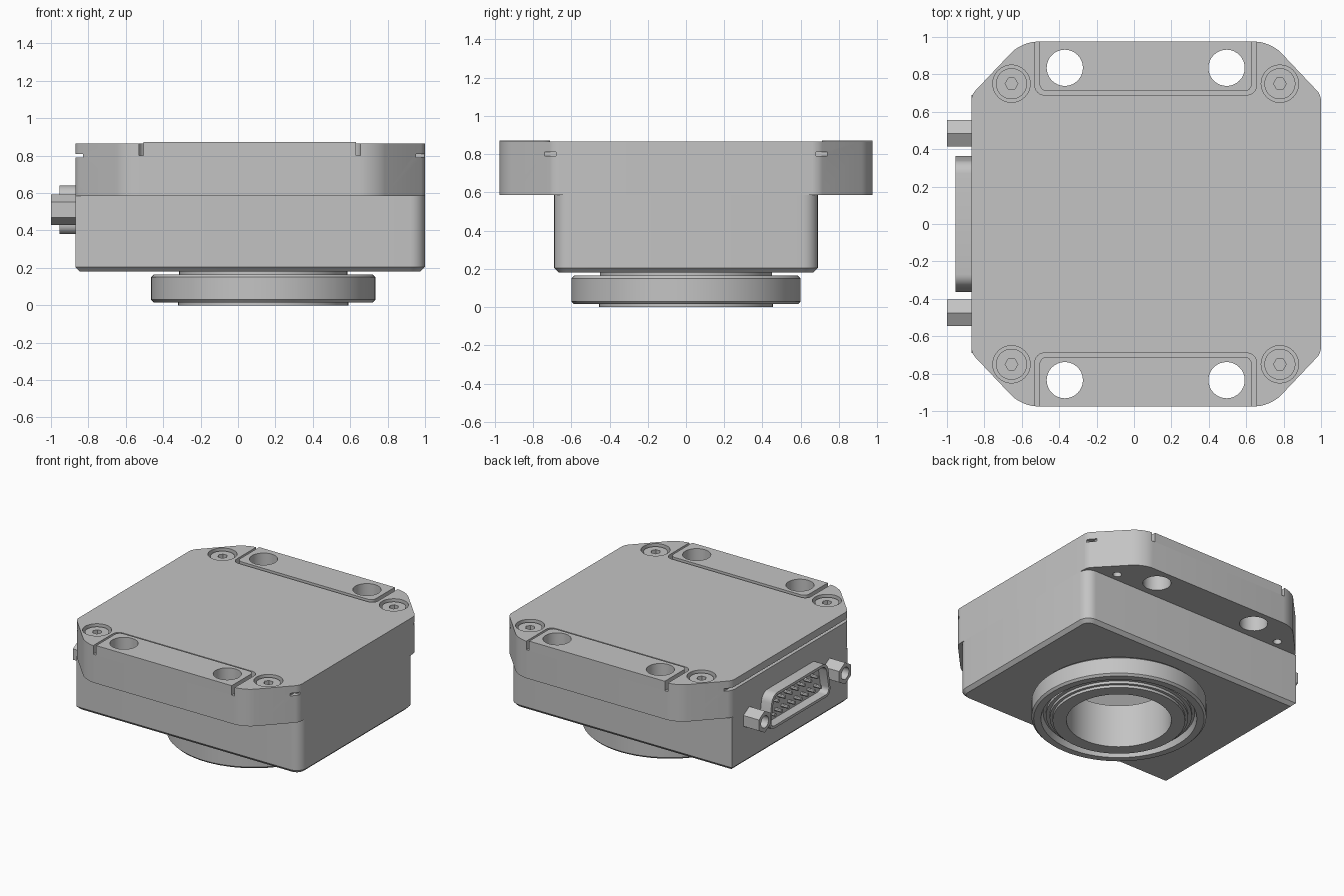
import bpy, bmesh, math
from mathutils import Vector, Matrix

if "Cube" in bpy.data.objects:
    bpy.data.objects.remove(bpy.data.objects["Cube"], do_unlink=True)

grey = bpy.data.materials.new("plain_grey")
grey.use_nodes = True
grey.diffuse_color = (0.55, 0.55, 0.55, 1)
grey.node_tree.nodes["Principled BSDF"].inputs["Base Color"].default_value = (0.55, 0.55, 0.55, 1)


def finish(bm, name):
    bmesh.ops.recalc_face_normals(bm, faces=bm.faces)
    mesh = bpy.data.meshes.new(name)
    bm.to_mesh(mesh)
    bm.free()
    mesh.materials.append(grey)
    ob = bpy.data.objects.new(name, mesh)
    bpy.context.collection.objects.link(ob)
    return ob


def prism(name, points, lo, hi, rounding=None, chamfer=0, along_x=False):
    """Extrude an outline; rounding(x, y) gives the corner radius."""
    bm = bmesh.new()
    base = bm.faces.new([bm.verts.new((x, y, lo)) for x, y in points])
    top = bmesh.ops.extrude_face_region(bm, geom=[base])["geom"]
    for v in top:
        if isinstance(v, bmesh.types.BMVert):
            v.co.z = hi
    if rounding:
        groups = {}
        for e in bm.edges:
            a, b = e.verts
            if abs(a.co.z - b.co.z) > 1e-4:
                r = rounding(a.co.x, a.co.y)
                if r:
                    groups.setdefault(r, []).append(e)
        for r, edges in groups.items():
            bmesh.ops.bevel(bm, geom=edges, offset=r, segments=6, profile=0.5, affect='EDGES')
    if chamfer:
        low = [e for e in bm.edges if all(abs(v.co.z - lo) < 1e-5 for v in e.verts)]
        bmesh.ops.bevel(bm, geom=low, offset=chamfer, segments=1, affect='EDGES')
    if along_x:
        for v in bm.verts:
            v.co = Vector((v.co.z, v.co.x, v.co.y))
    return finish(bm, name)


def rect(x0, x1, y0, y1):
    return [(x0, y0), (x1, y0), (x1, y1), (x0, y1)]


def disc(cx, cy, r, n=32, turn=0.0):
    return [(cx + r * math.cos(turn + math.tau * i / n),
             cy + r * math.sin(turn + math.tau * i / n)) for i in range(n)]


def lathe(name, profile, cx, cy, steps=64):
    bm = bmesh.new()
    vs = [bm.verts.new((cx + r, cy, z)) for r, z in profile]
    es = [bm.edges.new((vs[i], vs[(i + 1) % len(vs)])) for i in range(len(vs))]
    bmesh.ops.spin(bm, geom=vs + es, cent=(cx, cy, 0), axis=(0, 0, 1),
                   angle=math.tau, steps=steps)
    bmesh.ops.remove_doubles(bm, verts=bm.verts, dist=1e-4)
    return finish(bm, name)


def cut(ob, *cutters):
    for c in cutters:
        c.hide_render = True
        m = ob.modifiers.new("cut", 'BOOLEAN')
        m.operation, m.solver, m.object = 'DIFFERENCE', 'EXACT', c
        bpy.context.view_layer.objects.active = ob
        bpy.ops.object.modifier_apply(modifier=m.name)
        bpy.data.objects.remove(c, do_unlink=True)


LEFT, RIGHT = -0.87, 1.0
HOLES = (-0.37, 0.495)
SCREWS = (-0.655, 0.78)
RING_X = 0.135


def cavity():
    return prism("cavity_cutter", rect(-0.78, 0.93, -0.56, 0.56), 0.33, 0.77)


# Lower housing with chamfered underside and a round opening
lower = prism("lower_housing", rect(LEFT, RIGHT, -0.69, 0.69), 0.18, 0.585,
              lambda x, y: 0.08 if x > 0 else 0, 0.025)
cut(lower, cavity(), prism("opening_cutter", disc(RING_X, 0, 0.40, 64), 0.1, 0.4))

# Upper housing: wide octagonal plate
octagon = [(-0.60, -0.975), (0.73, -0.975), (RIGHT, -0.69), (RIGHT, 0.69),
           (0.73, 0.975), (-0.60, 0.975), (LEFT, 0.69), (LEFT, -0.69)]
upper = prism("upper_housing", octagon, 0.585, 0.865,
              lambda x, y: 0.08 if abs(y) > 0.9 else 0.03)
cut(upper, cavity(),
    prism("side_slot_cutter", rect(-0.9, -0.83, -0.74, 0.74), 0.79, 0.81))

for s, side in ((-1, "front"), (1, "back")):
    # Pocket that leaves a narrow groove around the mounting pad
    ys = sorted((s * 0.69, s * 1.1))
    cut(upper, prism("pocket_cutter", rect(-0.53, 0.655, *ys), 0.80, 1.0,
                     lambda x, y: 0.05 if abs(y) < 0.8 else 0))
    cut(upper, prism("notch_cutter", rect(0.95, 1.05, *sorted((s * 0.68, s * 0.74))), 0.79, 0.81))
    ys = sorted((s * 0.71, s * 0.975))
    pad = prism(side + "_mounting_pad", rect(-0.505, 0.63, *ys), 0.80, 0.872,
                lambda x, y: 0.04 if abs(y) < 0.8 else 0)
    for x in HOLES:
        for part in (upper, pad):
            cut(part, prism("hole_cutter", disc(x, s * 0.835, 0.097), 0.5, 1.0))
    # Recessed socket screws at the corners
    for x in SCREWS:
        y = s * 0.75
        cut(upper, prism("counterbore_cutter", disc(x, y, 0.1), 0.785, 1.0),
            prism("thread_hole_cutter", disc(x, y, 0.03, 16), 0.5, 0.65))
        end = "left" if x > 0 else "right"
        screw = prism(f"{side}_{end}_screw", disc(x, y, 0.083), 0.785, 0.85)
        cut(screw, prism("socket_cutter", disc(x, y, 0.034, 6), 0.81, 0.9))

# Round lens mount with stepped grooves and a bored sleeve
mount = [(0.36, 0.325), (0.36, 0.0), (0.455, 0.0), (0.455, 0.02), (0.475, 0.02),
         (0.475, 0.04), (0.50, 0.04), (0.50, 0.06), (0.52, 0.06), (0.535, 0.015),
         (0.585, 0.015), (0.6, 0.03), (0.6, 0.15), (0.585, 0.165), (0.45, 0.165),
         (0.45, 0.325)]
lathe("lens_mount", mount, RING_X, 0)


# Connector shell on the side
def shell_outline(inset):
    top, bottom = 0.33 - inset, 0.372 - inset
    z0, z1 = 0.38 + inset, 0.64 - inset
    return [(-bottom, z0), (bottom, z0), (top, z1), (-top, z1)]


shell = prism("connector_shell", shell_outline(0), -0.955, LEFT + 0.01,
              lambda x, y: 0.06, along_x=True)
cut(shell, prism("shell_cutter", shell_outline(0.02), -1.0, -0.885,
                 lambda x, y: 0.045, along_x=True))

# Two rows of contact pins
for count, z in ((8, 0.465), (7, 0.555)):
    for i in range(count):
        y = (i - (count - 1) / 2) * 0.078
        prism("contact_pin", disc(y, z, 0.013, 8), -0.94, -0.88, along_x=True)

# Hexagonal standoffs beside the connector
for y, name in ((0.485, "back_standoff"), (-0.475, "front_standoff")):
    nut = prism(name, disc(y, 0.51, 0.082, 6, math.pi / 2), -1.0, LEFT + 0.01, along_x=True)
    cut(nut, prism("bore_cutter", disc(y, 0.51, 0.045, 20), -1.1, -0.91, along_x=True))

# Smooth curved walls, keep hard edges
bpy.ops.object.select_all(action='DESELECT')
for ob in bpy.context.collection.objects:
    if ob.type == 'MESH':
        ob.select_set(True)
        bpy.context.view_layer.objects.active = ob
bpy.ops.object.shade_smooth_by_angle(angle=math.radians(30))
